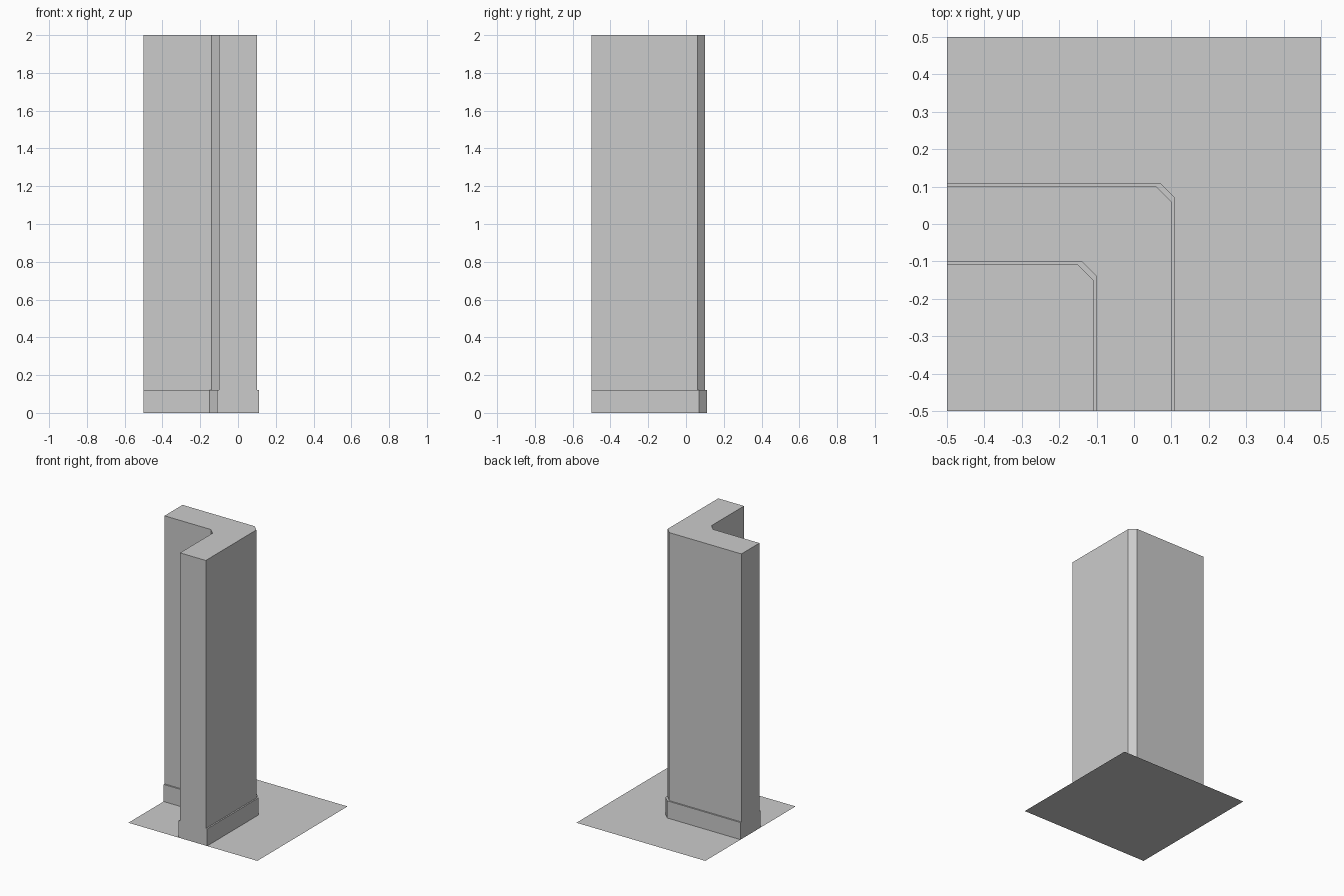
import bpy, bmesh

if "Cube" in bpy.data.objects:
    bpy.data.objects.remove(bpy.data.objects["Cube"])

def outline(d):
    """L-shaped wall footprint with chamfered corners, thickened by d per side."""
    a, c = 0.1 + d, 0.06 + d
    b, e = -0.1 - d, -0.14 - d
    return [(-.5, a), (c, a), (a, c), (a, -.5),
            (b, -.5), (b, e), (e, b), (-.5, b)]

def make_object(name, bm):
    bmesh.ops.recalc_face_normals(bm, faces=bm.faces)
    mesh = bpy.data.meshes.new(name)
    bm.to_mesh(mesh)
    bm.free()
    obj = bpy.data.objects.new(name, mesh)
    bpy.context.collection.objects.link(obj)
    return obj

# Corner wall with its stepped skirting, as stacked outlines
bm = bmesh.new()
levels = [(0.01, 0), (0.01, 0.12), (0, 0.12), (0, 2)]
rings = [[bm.verts.new((x, y, z)) for x, y in outline(d)] for d, z in levels]
for low, high in zip(rings, rings[1:]):
    for i in (0, 1, 2, 4, 5, 6):
        bm.faces.new((low[i], low[i + 1], high[i + 1], high[i]))

# Flat cut ends and top
for i, j in ((3, 4), (7, 0)):
    bm.faces.new([r[i] for r in rings] + [r[j] for r in reversed(rings)])
bm.faces.new(rings[-1])
make_object("corner_wall", bm)

# Floor tile
bm = bmesh.new()
bmesh.ops.create_grid(bm, x_segments=1, y_segments=1, size=0.5)
make_object("floor", bm)
